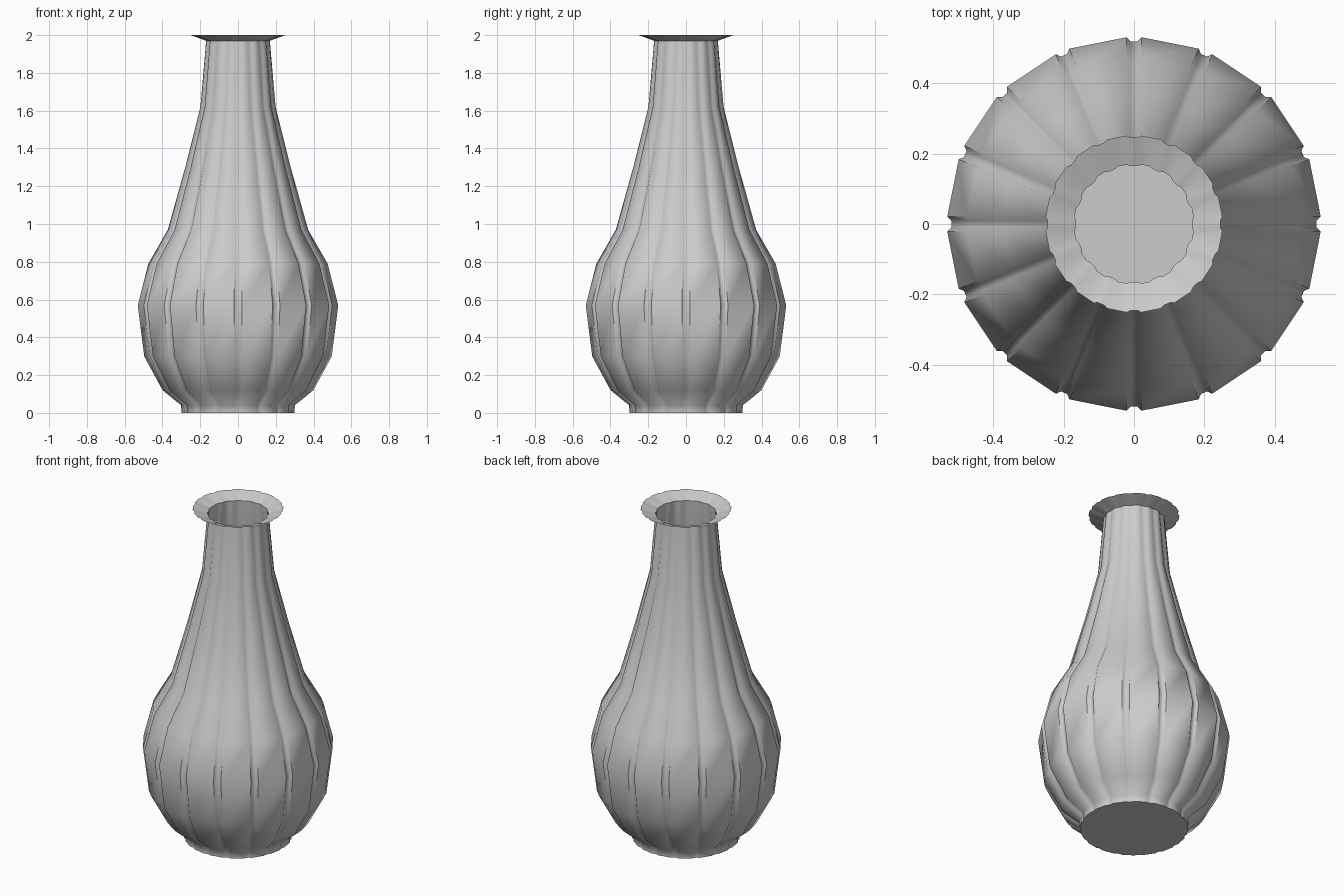
import bpy, bmesh, math

if "Cube" in bpy.data.objects:
    bpy.data.objects.remove(bpy.data.objects["Cube"])

# Outer profile (radius at lobe edge, height, groove depth)
PROFILE = [(0.30, 0.0, .006), (0.302, 0.04, .007), (0.40, 0.12, .010), (0.497, 0.30, .012),
           (0.531, 0.57, .012), (0.475, 0.79, .012), (0.372, 0.97, .010), (0.28, 1.30, .008),
           (0.20, 1.62, .006), (0.17, 1.97, .005), (0.252, 2.0, .006)]
LOBES = 16
HALF_W = 0.021   # half width of a groove, constant along the height


def ring(bm, r, z, depth):
    """One fluted cross-section: flat lobes separated by small grooves."""
    verts = []
    for i in range(LOBES):
        a = i * math.tau / LOBES
        for off, rad in ((-HALF_W, r), (-HALF_W * .45, r - depth),
                         (HALF_W * .45, r - depth), (HALF_W, r)):
            t = a + off / r
            verts.append(bm.verts.new((rad * math.cos(t), rad * math.sin(t), z)))
    return verts


# Vase shell: single wall, closed base, open flared mouth
bm = bmesh.new()
rings = [ring(bm, *p) for p in PROFILE]
n = len(rings[0])
for lo, hi in zip(rings, rings[1:]):
    for i in range(n):
        j = (i + 1) % n
        bm.faces.new((lo[i], lo[j], hi[j], hi[i]))
bm.faces.new(rings[0][::-1])
mesh = bpy.data.meshes.new("fluted_vase")
bm.to_mesh(mesh)
bm.free()
vase = bpy.data.objects.new("fluted_vase", mesh)
bpy.context.collection.objects.link(vase)
bpy.context.view_layer.objects.active = vase
vase.select_set(True)
bpy.ops.object.shade_smooth_by_angle(angle=math.radians(50))
